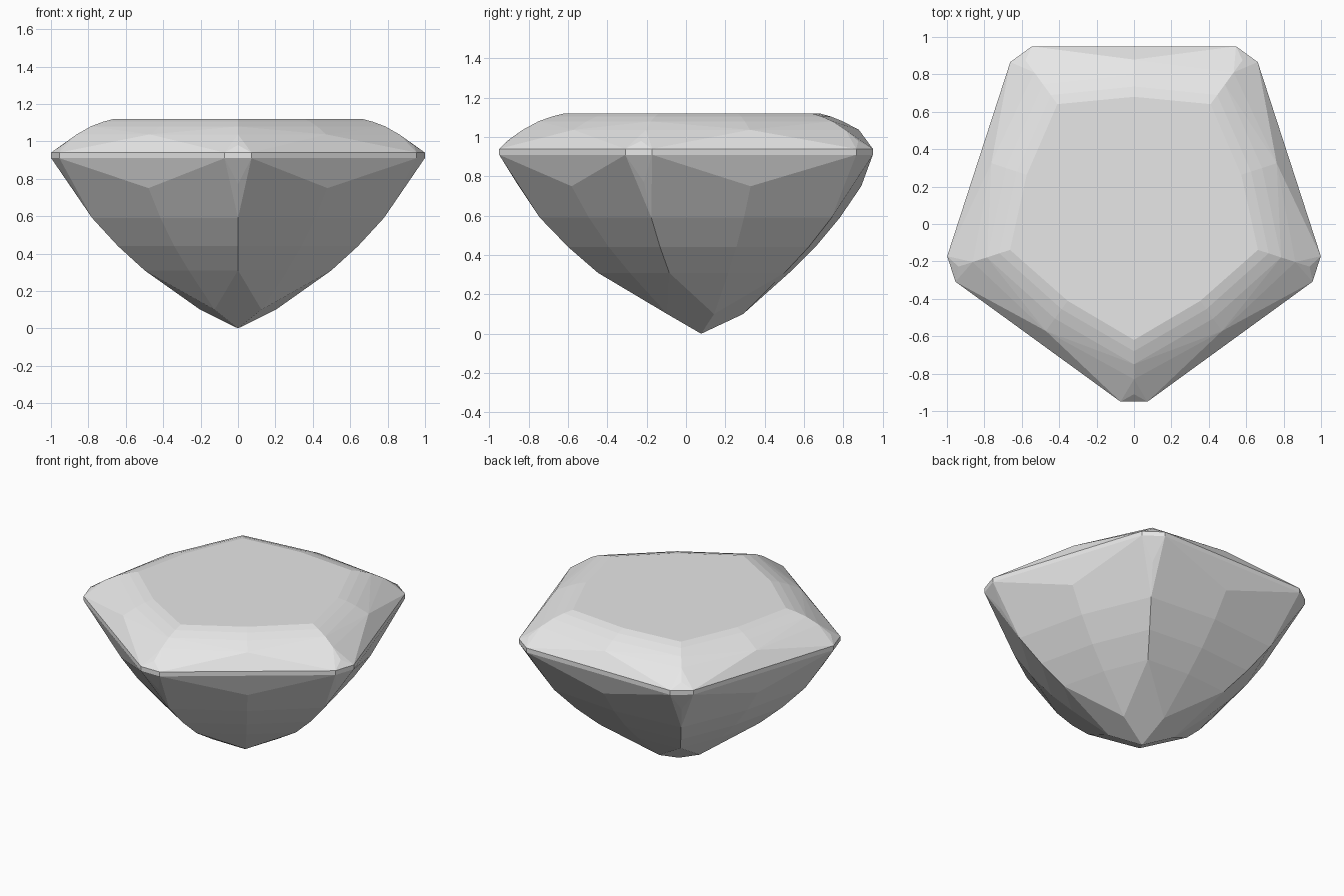
import bpy
import bmesh
from math import sin, cos, pi, radians, tan
from mathutils import Vector

cube = bpy.data.objects.get("Cube")
if cube:
    bpy.data.objects.remove(cube, do_unlink=True)

SIDES = 5
CENTRE_Y = 0.077
APOTHEM, CORNER = 0.873, 1.027      # girdle: flat edges and cut corners
GIRDLE = (0.91, 0.94)

# (radius, height) profiles along the corner ribs and the middle of each side
CORNER_RIB = [(0.525, 0.31), (0.675, 0.44), (0.82, 0.59), (0.94, 0.77),
              (0.987, 0.98), (0.907, 1.037), (0.827, 1.08),
              (0.757, 1.105), (0.697, 1.12)]
SIDE_RIB = [(0.213, 0.1), (0.448, 0.31), (0.58, 0.44), (0.705, 0.59),
            (0.814, 0.75), (0.802, 1.037), (0.72, 1.08),
            (0.658, 1.105), (0.603, 1.12)]


def polar(angle, radius, z, sideways=0.0):
    """Point out from the gem axis, optionally shifted along the tangent."""
    return Vector((radius * cos(angle) - sideways * sin(angle),
                   CENTRE_Y + radius * sin(angle) + sideways * cos(angle), z))


# Facet corner points, repeated round the axis
half_cut = (APOTHEM / cos(pi / SIDES) - CORNER) / tan(pi / SIDES)
points = [Vector((0, CENTRE_Y, 0))]
for i in range(SIDES):
    corner = -pi / 2 + i * 2 * pi / SIDES
    side = corner + pi / SIDES
    points += [polar(corner, r, z) for r, z in CORNER_RIB]
    points += [polar(side, r, z) for r, z in SIDE_RIB]
    points += [polar(corner, CORNER, z, s) for z in GIRDLE
               for s in (-half_cut, half_cut)]

# Wrap the points in flat facets
bm = bmesh.new()
for p in points:
    bm.verts.new(p)
bmesh.ops.convex_hull(bm, input=bm.verts[:])
bmesh.ops.delete(bm, geom=[v for v in bm.verts if not v.link_faces],
                 context='VERTS')
bmesh.ops.dissolve_limit(bm, angle_limit=radians(1.5),
                         verts=bm.verts[:], edges=bm.edges[:])
bmesh.ops.recalc_face_normals(bm, faces=bm.faces[:])
mesh = bpy.data.meshes.new("cut_gem")
bm.to_mesh(mesh)
bm.free()
gem = bpy.data.objects.new("cut_gem", mesh)
bpy.context.collection.objects.link(gem)

# Plain grey material
grey = bpy.data.materials.new("light_grey")
grey.use_nodes = True
colour = (0.8, 0.8, 0.8, 1)
grey.diffuse_color = colour
for node in grey.node_tree.nodes:
    if node.type == 'BSDF_PRINCIPLED':
        node.inputs["Base Color"].default_value = colour
mesh.materials.append(grey)
